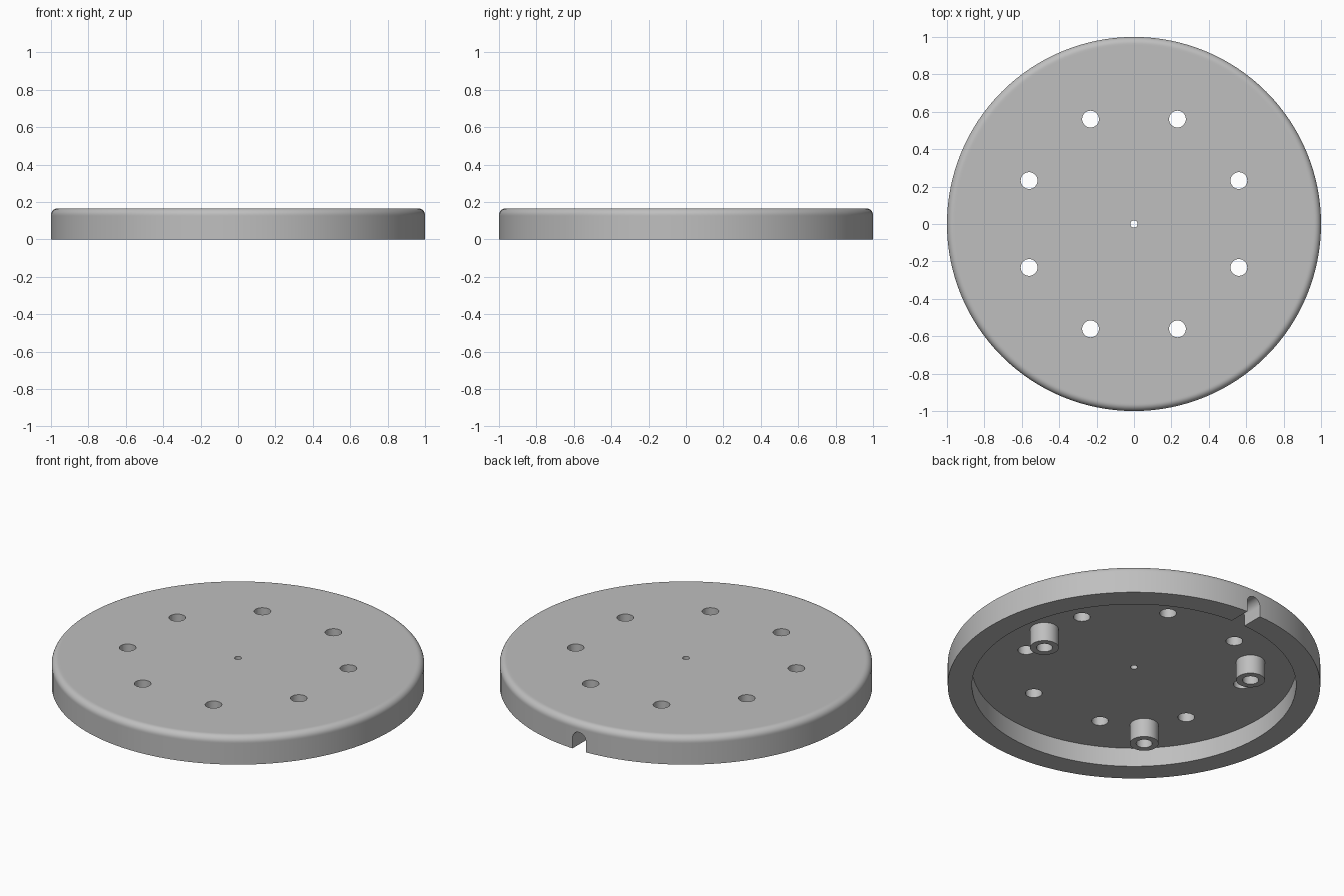
import bpy, bmesh, math

cube = bpy.data.objects.get("Cube")
if cube:
    bpy.data.objects.remove(cube, do_unlink=True)

HEIGHT, CEILING, FILLET = 0.166, 0.112, 0.036
RIM_INNER, HOLE_RING, BOSS_RING = 0.87, 0.607, 0.628

grey = bpy.data.materials.new("plain_grey")
grey.use_nodes = True
grey.diffuse_color = (0.52, 0.52, 0.52, 1)
grey.node_tree.nodes["Principled BSDF"].inputs["Base Color"].default_value = grey.diffuse_color


def make_object(name, bm):
    bmesh.ops.recalc_face_normals(bm, faces=bm.faces)
    mesh = bpy.data.meshes.new(name)
    bm.to_mesh(mesh)
    bm.free()
    mesh.materials.append(grey)
    obj = bpy.data.objects.new(name, mesh)
    bpy.context.collection.objects.link(obj)
    return obj


def select_only(obj):
    bpy.ops.object.select_all(action='DESELECT')
    obj.select_set(True)
    bpy.context.view_layer.objects.active = obj


def smooth(obj):
    select_only(obj)
    bpy.ops.object.shade_smooth_by_angle(angle=math.radians(30))


def lathe(name, profile, sides):
    """Revolve a closed (radius, z) profile into a ring."""
    bm = bmesh.new()
    rings = []
    for i in range(sides):
        a = math.tau * i / sides
        rings.append([bm.verts.new((r * math.cos(a), r * math.sin(a), z)) for r, z in profile])
    n = len(profile)
    for i in range(sides):
        here, there = rings[i], rings[(i + 1) % sides]
        for j in range(n):
            k = (j + 1) % n
            bm.faces.new((here[j], there[j], there[k], here[k]))
    return make_object(name, bm)


def prism(name, outline, axis_vector):
    """Extrude a closed outline of 3D points."""
    bm = bmesh.new()
    face = bm.faces.new([bm.verts.new(p) for p in outline])
    result = bmesh.ops.extrude_face_region(bm, geom=[face])
    moved = [v for v in result["geom"] if isinstance(v, bmesh.types.BMVert)]
    bmesh.ops.translate(bm, verts=moved, vec=axis_vector)
    return make_object(name, bm)


def cut(target, cutter):
    mod = target.modifiers.new("cut", 'BOOLEAN')
    mod.operation = 'DIFFERENCE'
    mod.solver = 'EXACT'
    mod.object = cutter
    select_only(target)
    bpy.ops.object.modifier_apply(modifier=mod.name)
    bpy.data.objects.remove(cutter, do_unlink=True)


# Hollow disc with a rounded top edge and a small centre hole
arc = [(1 - FILLET + FILLET * math.cos(t), HEIGHT - FILLET + FILLET * math.sin(t))
       for t in (math.pi / 2 * i / 8 for i in range(9))]
profile = [(0.019, CEILING), (RIM_INNER, CEILING), (RIM_INNER, 0), (1, 0),
           (1, HEIGHT - FILLET - 0.005)] + arc + [(0.955, HEIGHT), (0.019, HEIGHT)]
disc = lathe("disc_cover", profile, 128)

# Eight through holes
bm = bmesh.new()
for i in range(8):
    a = math.radians(22.5 + 45 * i)
    made = bmesh.ops.create_cone(bm, cap_ends=True, segments=32, radius1=0.045,
                                 radius2=0.045, depth=0.3)
    bmesh.ops.translate(bm, verts=made["verts"],
                        vec=(HOLE_RING * math.cos(a), HOLE_RING * math.sin(a), HEIGHT))
cut(disc, make_object("hole_cutter", bm))

# Arched cable notch through the back of the rim
NOTCH = 0.044
arch = [(NOTCH * math.cos(math.pi * i / 16), 0.8, 0.063 + NOTCH * math.sin(math.pi * i / 16))
        for i in range(17)]
outline = arch + [(-NOTCH, 0.8, -0.1), (NOTCH, 0.8, -0.1)]
cut(disc, prism("notch_cutter", outline, (0, 0.3, 0)))
smooth(disc)

# Three hollow screw bosses under the top plate
for i, degrees in enumerate((0, 135, 225)):
    a = math.radians(degrees)
    boss = lathe(f"screw_boss_{i + 1}", [(0.043, 0), (0.077, 0), (0.077, CEILING + 0.005),
                                         (0.043, CEILING + 0.005)], 40)
    boss.location = (BOSS_RING * math.cos(a), BOSS_RING * math.sin(a), 0)
    smooth(boss)
